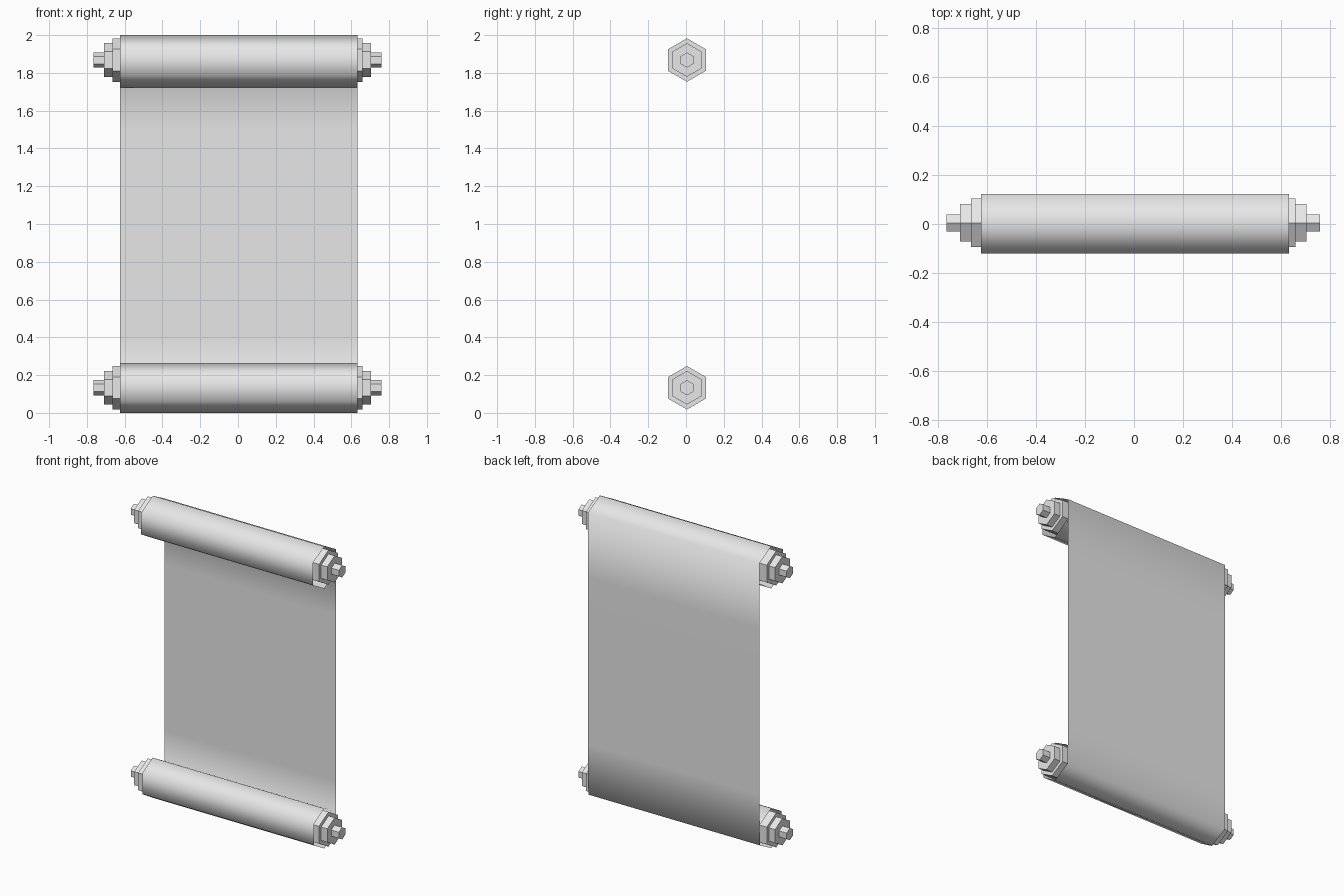
import bpy, bmesh, math

old = bpy.data.objects.get("Cube")
if old:
    bpy.data.objects.remove(old, do_unlink=True)

# One plain grey for everything
grey = bpy.data.materials.new("light_grey")
grey.use_nodes = True
grey.diffuse_color = (0.8, 0.8, 0.8, 1)
grey.node_tree.nodes["Principled BSDF"].inputs["Base Color"].default_value = (0.8, 0.8, 0.8, 1)


def finish(name, bm, smooth):
    for f in bm.faces:
        f.smooth = smooth
    mesh = bpy.data.meshes.new(name)
    bm.to_mesh(mesh)
    bm.free()
    mesh.materials.append(grey)
    obj = bpy.data.objects.new(name, mesh)
    bpy.context.collection.objects.link(obj)
    return obj


def hex_bar(name, x0, x1, radius, z):
    """Closed six-sided bar along x with a corner pointing up."""
    bm = bmesh.new()
    rings = []
    for x in (x0, x1):
        rings.append([bm.verts.new((x, 0.005 + radius * math.sin(i * math.pi / 3),
                                    z + radius * math.cos(i * math.pi / 3))) for i in range(6)])
    a, b = rings
    for i in range(6):
        j = (i + 1) % 6
        bm.faces.new((a[i], a[j], b[j], b[i]))
    bm.faces.new(a)
    bm.faces.new(b)
    bmesh.ops.recalc_face_normals(bm, faces=bm.faces)
    return finish(name, bm, False)


# Rollers: core bar, stepped collars and end knobs
for label, z in (("top", 1.868), ("bottom", 0.133)):
    hex_bar(label + "_roller_core", -0.665, 0.66, 0.115, z)
    for side, inner, mid, outer in (("left", 0.66, 0.705, 0.76), ("right", -0.665, -0.71, -0.765)):
        hex_bar(f"{label}_{side}_collar", inner, mid, 0.089, z)
        hex_bar(f"{label}_{side}_knob", mid, outer, 0.04, z)

# Paper: one thin sheet wound round both rollers, hanging at the back (y, z)
top_roll = [(0.108, 1.79), (0, 1.72), (-0.12, 1.79), (-0.12, 1.935), (0, 2.0), (0.123, 1.935)]
hanging = [(0.123, 1.5), (0.123, 0.4)]
bottom_roll = [(0.12, 0.065), (0, 0), (-0.108, 0.065), (-0.108, 0.205), (0, 0.265), (0.108, 0.205)]
bm = bmesh.new()
rows = [[bm.verts.new((x, y, z)) for x in (-0.625, 0.632)]
        for y, z in top_roll + hanging + bottom_roll]
for a, b in zip(rows, rows[1:]):
    bm.faces.new((a[0], a[1], b[1], b[0]))
finish("paper_sheet", bm, True)
